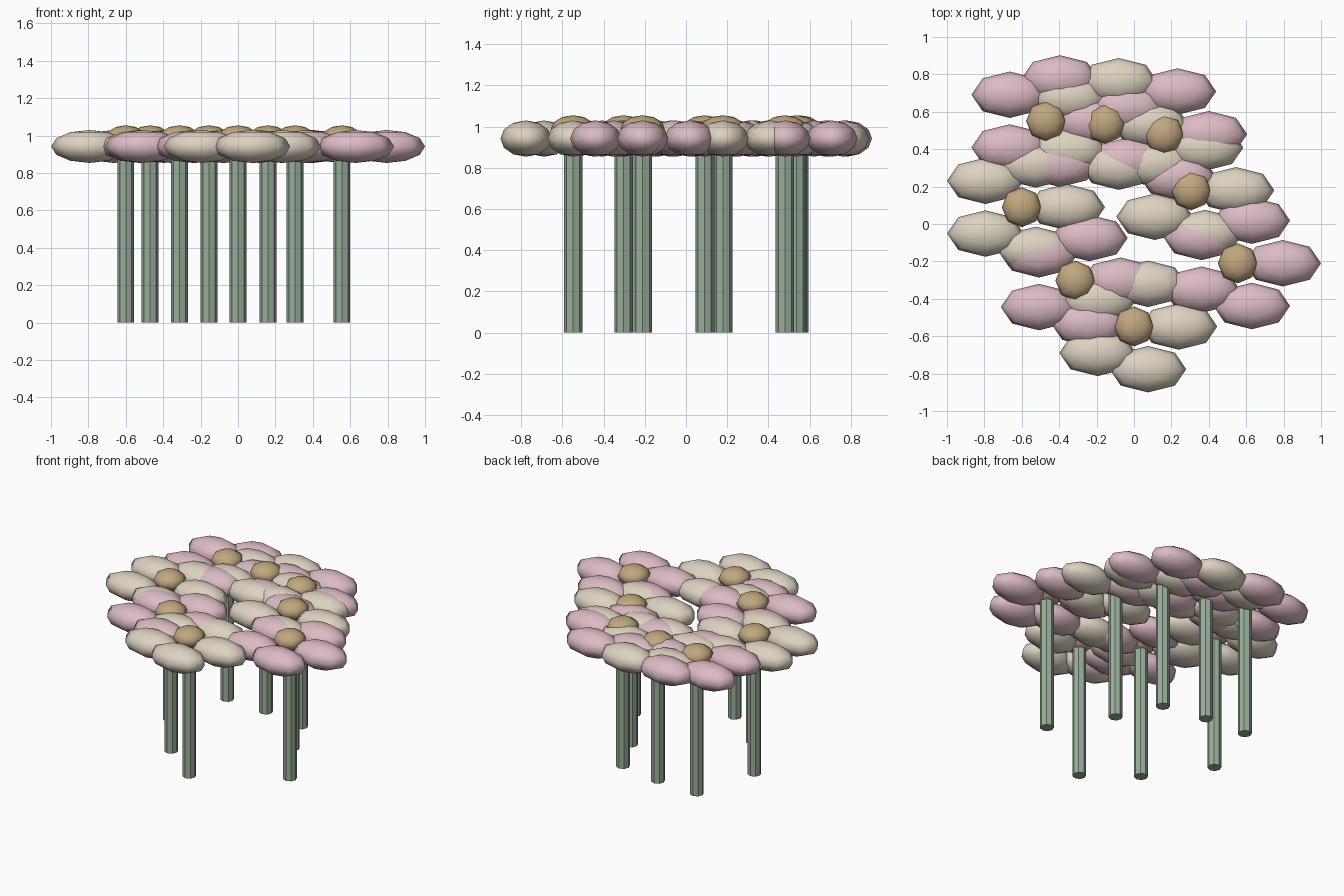
import bpy, math

if "Cube" in bpy.data.objects:
    bpy.data.objects.remove(bpy.data.objects["Cube"])


def material(name, rgb):
    m = bpy.data.materials.new(name)
    m.diffuse_color = (*rgb, 1)
    m.use_nodes = True
    m.node_tree.nodes["Principled BSDF"].inputs["Base Color"].default_value = m.diffuse_color
    return m


pink = material("petal pink", (0.72, 0.50, 0.55))
ivory = material("petal ivory", (0.72, 0.65, 0.53))
gold = material("centre gold", (0.53, 0.39, 0.21))
green = material("stem green", (0.32, 0.42, 0.32))


def ellipsoid(name, loc, radii, mat, rings=6):
    bpy.ops.mesh.primitive_uv_sphere_add(segments=8, ring_count=rings, radius=1, location=loc)
    o = bpy.context.object
    o.name = name
    o.scale = radii
    bpy.ops.object.transform_apply(location=False, rotation=False, scale=True)
    o.data.materials.append(mat)
    bpy.ops.object.shade_smooth()


# Flower positions, alternating pink and ivory
flowers = [(0.555, -0.21), (0.305, 0.18), (0.16, 0.48), (-0.155, 0.535),
           (-0.47, 0.55), (-0.60, 0.09), (-0.313, -0.303), (0.0, -0.548)]
RING = 0.24      # distance of petals from the flower centre
STEM_TOP = 0.96

for i, (x, y) in enumerate(flowers):
    # Stem
    bpy.ops.mesh.primitive_cylinder_add(vertices=8, radius=0.045, depth=STEM_TOP,
                                        location=(x, y, STEM_TOP / 2))
    stem = bpy.context.object
    stem.name = f"stem_{i + 1}"
    stem.data.materials.append(green)
    # Domed flower centre
    ellipsoid(f"flower_centre_{i + 1}", (x, y, 0.99), (0.107, 0.107, 0.065), gold)
    # Five petals, all stretched along x
    for k in range(5):
        a = math.tau * k / 5
        ellipsoid(f"petal_{i + 1}_{k + 1}",
                  (x + RING * math.cos(a), y + RING * math.sin(a), 0.942),
                  (0.205, 0.124, 0.088), ivory if i % 2 else pink)
